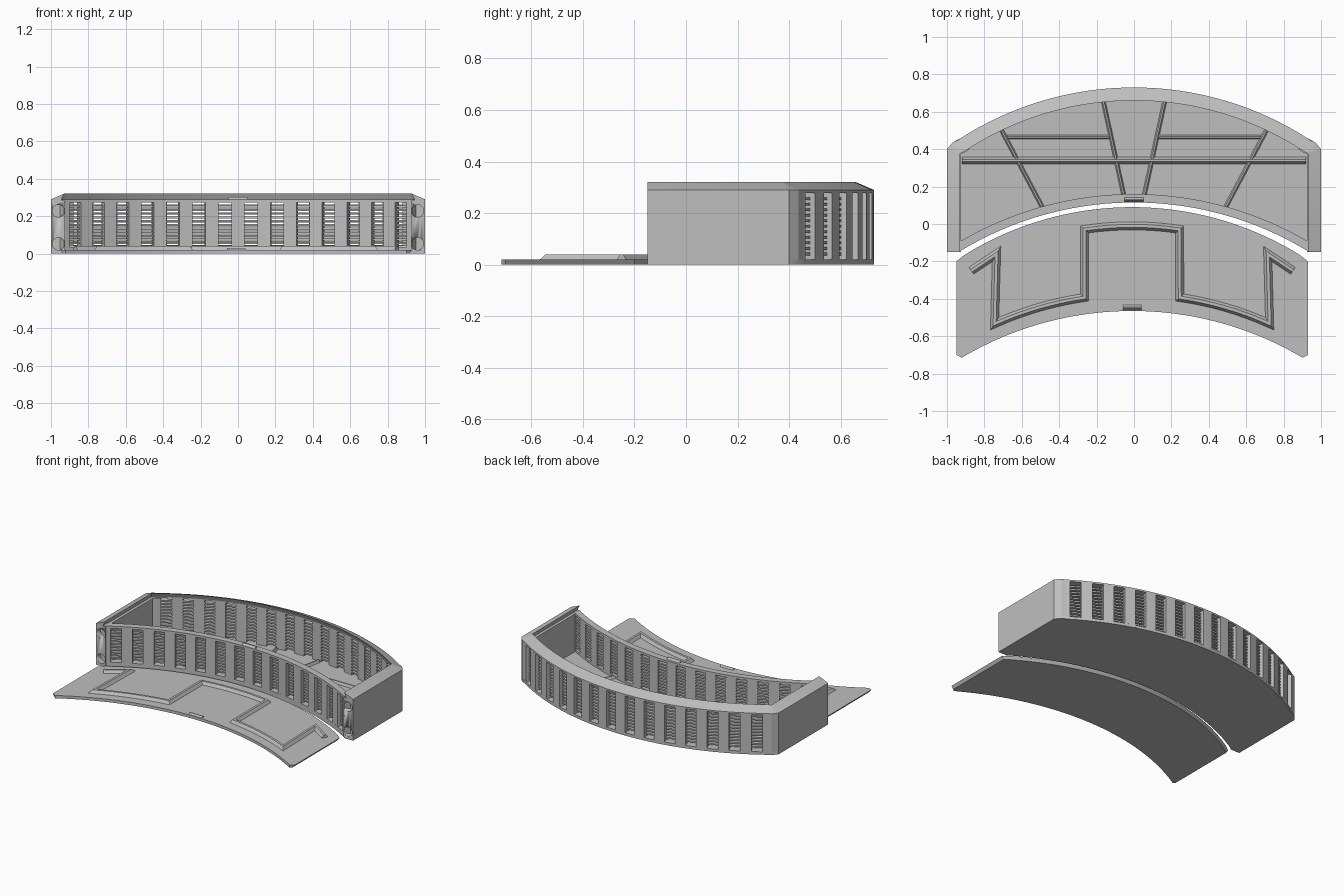
import bpy
import bmesh
from math import sin, cos, radians
from mathutils import Vector, Matrix

if "Cube" in bpy.data.objects:
    bpy.data.objects.remove(bpy.data.objects["Cube"], do_unlink=True)

grey = bpy.data.materials.new("plain_grey")
grey.use_nodes = True
grey.diffuse_color = (0.52, 0.52, 0.52, 1)
grey.node_tree.nodes["Principled BSDF"].inputs["Base Color"].default_value = (0.52, 0.52, 0.52, 1)

# Arcs as (radius, y of the crown)
BACK = (1.718, 0.73)
FRONT = (1.79, 0.115)
LID_BACK = (1.70, 0.09)
LID_FRONT = (1.787, -0.465)


def arc(curve, a0, a1, n=32):
    r, top = curve
    angles = [a0 + (a1 - a0) * i / n for i in range(n + 1)]
    return [(r * sin(a), top - r + r * cos(a)) for a in angles]


def flip(points):
    return [(-x, y) for x, y in reversed(points)]


def sweep(bm, path, profile):
    """Sweep a closed (left offset, z) profile along a flat path with mitred corners."""
    pts = [Vector(p) for p in path]
    rings = []
    for i, p in enumerate(pts):
        d0 = (p - pts[i - 1]).normalized() if i else None
        d1 = (pts[i + 1] - p).normalized() if i < len(pts) - 1 else d0
        d0 = d0 or d1
        n0, n1 = Vector((-d0.y, d0.x)), Vector((-d1.y, d1.x))
        n = (n0 + n1).normalized()
        n = n / n.dot(n0)
        rings.append([bm.verts.new((*(p + n * o), z)) for o, z in profile])
    m = len(profile)
    for a, b in zip(rings, rings[1:]):
        for j in range(m):
            k = (j + 1) % m
            bm.faces.new((a[j], a[k], b[k], b[j]))
    bm.faces.new(rings[0])
    bm.faces.new(rings[-1])


def prism(bm, low, high, z0, z1):
    a = [bm.verts.new((x, y, z0)) for x, y in low]
    b = [bm.verts.new((x, y, z1)) for x, y in high]
    for i in range(len(a)):
        k = (i + 1) % len(a)
        bm.faces.new((a[i], a[k], b[k], b[i]))
    bm.faces.new(a)
    bm.faces.new(b)


def rect(o0, o1, z0, z1):
    return [(o0, z0), (o1, z0), (o1, z1), (o0, z1)]


def ridge(half, flat, z0, z1):
    return [(-half, z0), (half, z0), (flat, z1), (-flat, z1)]


def finish(name, bm):
    bmesh.ops.recalc_face_normals(bm, faces=bm.faces)
    mesh = bpy.data.meshes.new(name)
    bm.to_mesh(mesh)
    bm.free()
    ob = bpy.data.objects.new(name, mesh)
    bpy.context.collection.objects.link(ob)
    mesh.materials.append(grey)
    bpy.ops.object.select_all(action="DESELECT")
    ob.select_set(True)
    bpy.context.view_layer.objects.active = ob
    bpy.ops.object.shade_smooth_by_angle(angle=radians(25))
    return ob


# Tray floor
end = 0.565
corner = [(1, -0.15), (1, 0.40), (0.97, 0.436)]
bm = bmesh.new()
outline = (corner + arc(BACK, end, -end, 48) + flip(corner)
           + [(-0.93, -0.15)] + arc(FRONT, -0.546, 0.546, 48) + [(0.93, -0.15)])
prism(bm, outline, outline, 0, 0.02)
finish("tray_floor", bm)

# Side walls with rounded rear corners, bored for round fasteners at the front
side = corner + arc(BACK, 0.58, end, 2)
bm = bmesh.new()
sweep(bm, side, rect(0, 0.075, 0.01, 0.285))
sweep(bm, flip(side), rect(0, 0.075, 0.01, 0.285))
walls = finish("side_walls", bm)
bm = bmesh.new()
for x in (-0.96, 0.96):
    for z in (0.052, 0.228):
        place = Matrix.Translation((x, -0.15, z)) @ Matrix.Rotation(radians(90), 4, "X")
        bmesh.ops.create_cone(bm, cap_ends=True, segments=24, radius1=0.033,
                              radius2=0.033, depth=0.08, matrix=place)
cutter = finish("fastener_cutter", bm)
cutter.hide_render = True
mod = walls.modifiers.new("fastener_holes", "BOOLEAN")
mod.object = cutter
mod.solver = "EXACT"
bpy.context.view_layer.objects.active = walls
bpy.ops.object.modifier_apply(modifier=mod.name)
bpy.data.objects.remove(cutter, do_unlink=True)

# Sloped rim with an undercut that holds the lid
bm = bmesh.new()
rim = [(0, 0.28), (0, 0.29), (0.07, 0.32), (0.055, 0.288), (0.055, 0.28)]
sweep(bm, corner + arc(BACK, 0.58, -0.58, 48) + flip(corner), rim)
finish("tray_rim", bm)


def vent_wall(name, curve, limit, solid, thick, z0, z1, top):
    """Curved wall of upright bars with thin level slats set behind them."""
    pitch = limit / 6.75
    bars = bmesh.new()
    for k in range(-6, 7):
        mid = k * pitch
        sweep(bars, arc(curve, mid + pitch / 4, mid - pitch / 4, 3), rect(0, thick, z0, z1))
    for s in (-1, 1):
        sweep(bars, arc(curve, s * solid, s * limit, 2),
              rect(0, -s * -thick if s > 0 else -thick, z0, z1))
    sweep(bars, arc(curve, solid, -solid, 48), rect(0, thick, 0.005, z0))
    sweep(bars, arc(curve, solid, -solid, 48), rect(0, thick, z1, top))
    finish(name + "_bars", bars)
    slats = bmesh.new()
    count = 11
    step = (z1 - z0) / (count + 1)
    for i in range(1, count + 1):
        z = z0 + i * step
        sweep(slats, arc(curve, limit, -limit, 48),
              rect(thick * 0.45, thick * 0.95, z - 0.005, z + 0.005))
    finish(name + "_slats", slats)


vent_wall("back_vent", BACK, end, 0.58, 0.05, 0.02, 0.278, 0.285)
vent_wall("front_vent", FRONT, 0.527, 0.546, -0.045, 0.035, 0.272, 0.288)

# Reinforcing ribs on the tray floor
bm = bmesh.new()
sweep(bm, [(-0.92, 0.34), (0.92, 0.34)], ridge(0.02, 0.006, 0.018, 0.042))
for s in (-1, 1):
    for a, b in (((0.165, 0.66), (0.055, 0.155)), ((0.71, 0.505), (0.49, 0.09)),
                 ((0.68, 0.465), (0.13, 0.465))):
        sweep(bm, [(s * a[0], a[1]), (s * b[0], b[1])], ridge(0.012, 0.004, 0.018, 0.038))
finish("floor_ribs", bm)

# Catch on the front wall
bm = bmesh.new()
sweep(bm, [(-0.05, 0.13), (0.05, 0.13)], ridge(0.014, 0.002, 0.286, 0.302))
finish("tray_catch", bm)

# Lid lying in front, narrower underneath
LID_X = -0.01


def lid_outline(inset):
    back = arc((LID_BACK[0], LID_BACK[1] - inset), -0.558, 0.558, 48)
    front = arc(LID_FRONT, 0.535, -0.535, 48)
    w = 0.94 - inset
    pts = back + [(w, -0.2), (w, -0.70)] + front + [(-w, -0.70), (-w, -0.2)]
    return [(x + LID_X, y) for x, y in pts]


bm = bmesh.new()
prism(bm, lid_outline(0.015), lid_outline(0), 0, 0.02)
finish("lid_panel", bm)

# Folded ridge on the lid
lower = arc((LID_FRONT[0], LID_FRONT[1] + 0.09), -0.424, -0.143, 12)
half = [(-0.86, -0.25), (-0.725, -0.16)] + lower
upper = arc((LID_BACK[0], LID_BACK[1] - 0.1), -0.15, 0.15, 12)
path = [(x + LID_X, y) for x, y in half + upper + flip(half)]
bm = bmesh.new()
sweep(bm, path, ridge(0.023, 0.008, 0.018, 0.04))
finish("lid_ridge", bm)

# Catch on the lid
bm = bmesh.new()
sweep(bm, [(LID_X - 0.05, -0.447), (LID_X + 0.05, -0.447)], ridge(0.015, 0.002, 0.018, 0.03))
finish("lid_catch", bm)
